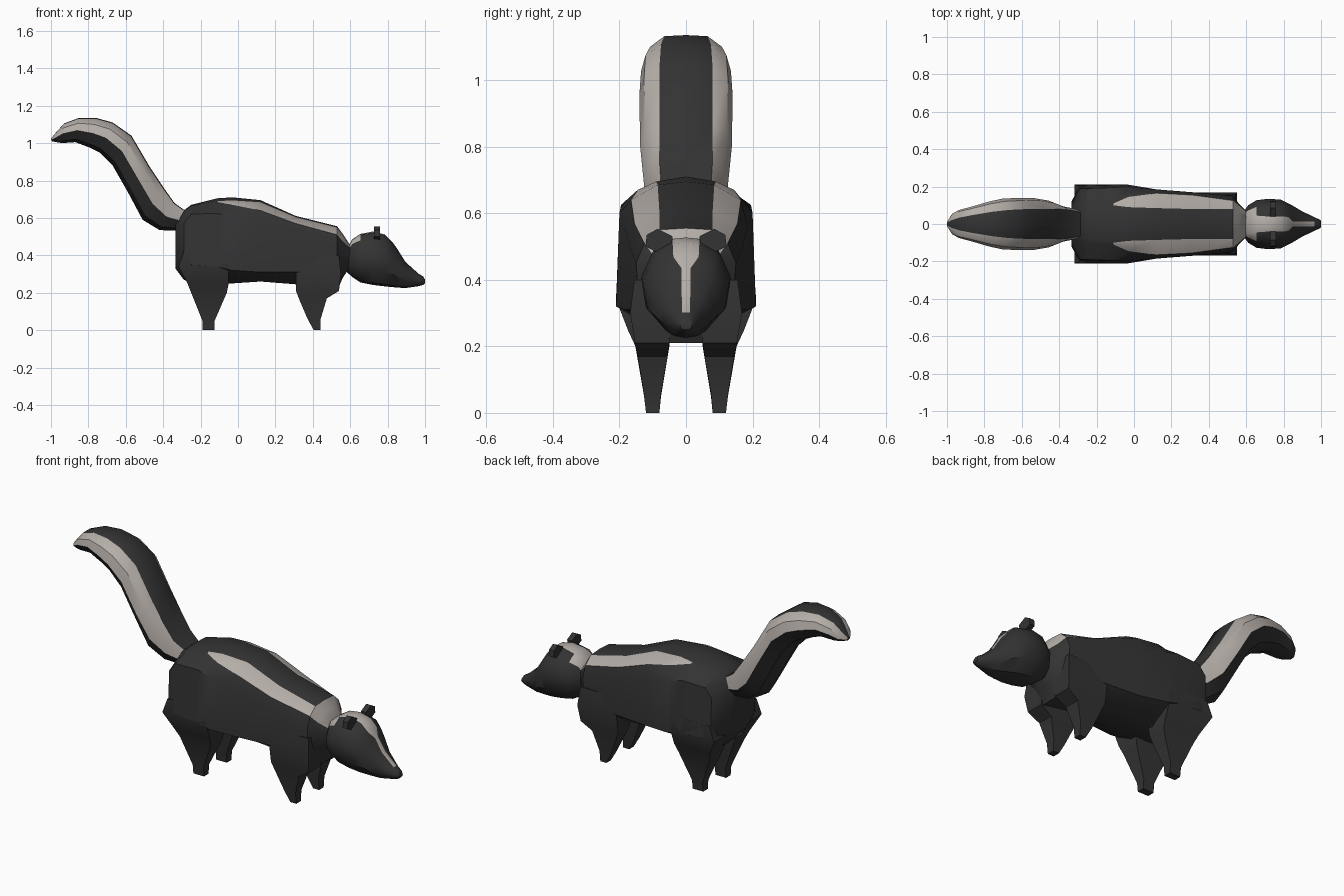
import bpy, bmesh, math


def material(name, rgb):
    m = bpy.data.materials.new(name)
    m.diffuse_color = (*rgb, 1)
    return m


DARK = material("charcoal fur", (0.033, 0.033, 0.033))
PALE = material("pale fur", (0.46, 0.42, 0.39))


def finish(bm, name, angle):
    bmesh.ops.recalc_face_normals(bm, faces=bm.faces)
    me = bpy.data.meshes.new(name)
    bm.to_mesh(me)
    bm.free()
    me.materials.append(DARK)
    me.materials.append(PALE)
    me.shade_smooth()
    me.set_sharp_from_angle(angle=math.radians(angle))
    ob = bpy.data.objects.new(name, me)
    bpy.context.collection.objects.link(ob)
    return ob


def loft(name, halves, pale, angle=35):
    """Skin half-rings (top centre to bottom centre) mirrored across y = 0.
    pale(section, band) says which faces take the pale colour."""
    bm = bmesh.new()
    k = len(halves[0])
    rings = [[bm.verts.new(p) for p in h] +
             [bm.verts.new((x, -y, z)) for x, y, z in h[-2:0:-1]] for h in halves]
    n = len(rings[0])
    for s, (a, b) in enumerate(zip(rings, rings[1:])):
        for i in range(n):
            j = (i + 1) % n
            f = bm.faces.new((a[i], a[j], b[j], b[i]))
            band = i if i < k - 1 else n - 1 - i
            f.material_index = int(pale(s, band))
    bm.faces.new(rings[0])
    bm.faces.new(rings[-1])
    return finish(bm, name, angle)


# Body: x, top z, stripe inner (y, z), stripe outer (y, z),
# side top (y, z), side bottom (y, z), belly (y, z)
body = [
    (-.335, .58, .04, .58, .06, .57, .10, .53, .12, .38, .05, .33),
    (-.29, .64, .07, .635, .09, .625, .19, .57, .20, .35, .07, .27),
    (-.25, .67, .08, .665, .10, .655, .19, .62, .21, .35, .07, .25),
    (-.11, .705, .10, .69, .11, .685, .195, .625, .21, .34, .08, .245),
    (-.03, .71, .09, .695, .145, .67, .20, .60, .21, .32, .08, .25),
    (.12, .695, .085, .685, .165, .64, .185, .56, .185, .31, .08, .26),
    (.31, .61, .08, .605, .155, .57, .17, .50, .17, .31, .08, .245),
    (.53, .555, .08, .55, .125, .51, .15, .45, .14, .32, .06, .21),
    (.56, .515, .06, .51, .10, .475, .11, .43, .10, .35, .05, .28),
    (.60, .455, .04, .455, .065, .44, .07, .42, .07, .37, .04, .34),
]


def body_half(r):
    x = r[0]
    pts = [(x, 0, r[1])] + [(x, r[i], r[i + 1]) for i in range(2, 12, 2)]
    return pts + [(x, 0, r[11])]


loft("body", [body_half(r) for r in body],
     lambda s, b: (b == 1 and s >= 3) or (s >= 7 and b <= 1))

# Tail: upper (x, z), lower (x, z), half width, dark stripe half width
tail = [
    (-.27, .63, -.30, .53, .075, .06),
    (-.34, .68, -.42, .535, .095, .075),
    (-.40, .765, -.51, .59, .125, .08),
    (-.47, .87, -.59, .74, .138, .08),
    (-.57, 1.04, -.67, .88, .14, .08),
    (-.67, 1.11, -.74, .95, .135, .075),
    (-.76, 1.135, -.79, .975, .12, .065),
    (-.85, 1.135, -.87, 1.005, .095, .05),
    (-.93, 1.105, -.94, 1.0, .075, .035),
    (-.975, 1.055, -.97, 1.005, .055, .02),
    (-1.0, 1.025, -.995, 1.01, .015, .008),
]


def tail_half(r):
    ux, uz, lx, lz, w, d = r

    def at(t, y):
        return (ux + (lx - ux) * t, y, uz + (lz - uz) * t)
    return [at(0, 0), at(.02, d), at(.22, w * .9), at(.52, w), at(.88, w * .62), at(1, 0)]


loft("tail", [tail_half(r) for r in tail], lambda s, b: b in (1, 2))

# Head: x, top z, bottom z, half width, stripe half width
head = [
    (.582, .43, .31, .06, .045),
    (.61, .485, .285, .10, .055),
    (.655, .515, .255, .127, .045),
    (.72, .527, .242, .135, .04),
    (.785, .512, .234, .13, .04),
    (.825, .472, .23, .11, .038),
    (.85, .437, .228, .097, .013),
    (.895, .365, .225, .07, .013),
    (.965, .302, .235, .036, .012),
    (.99, .287, .242, .025, .01),
    (1.0, .27, .25, .018, .008),
]


def head_half(r):
    x, t, b, w, d = r
    h = t - b
    return [(x, 0, t), (x, d, t - h * .015), (x, max(w * .72, d * 1.2), t - h * .13),
            (x, w, t - h * .42), (x, w * .9, t - h * .72),
            (x, w * .45, b + h * .04), (x, 0, b)]


loft("head", [head_half(r) for r in head],
     lambda s, b: (b == 0 and s < 8) or (b == 1 and s < 2))


# Legs: box sections down the leg (z, x0, x1, y inner, y outer)
def leg(name, rows, side):
    bm = bmesh.new()
    rings = [[bm.verts.new((x, side * y, z)) for x, y in
              ((x0, y0), (x1, y0), (x1, y1), (x0, y1))] for z, x0, x1, y0, y1 in rows]
    for a, b in zip(rings, rings[1:]):
        for i in range(4):
            j = (i + 1) % 4
            bm.faces.new((a[i], a[j], b[j], b[i]))
    bm.faces.new(rings[0])
    bm.faces.new(rings[-1])
    finish(bm, name, 30)


rear = [(.42, -.29, -.06, .06, .205), (.34, -.318, -.05, .05, .21),
        (.25, -.27, -.05, .045, .175), (.20, -.25, -.06, .05, .152),
        (.05, -.19, -.125, .075, .126), (0, -.19, -.125, .08, .12)]
front = [(.40, .33, .54, .05, .155), (.30, .31, .55, .045, .168),
         (.21, .31, .54, .05, .153), (.17, .325, .475, .055, .145),
         (.06, .372, .442, .075, .127), (0, .405, .442, .08, .12)]

for tag, side in (("left", 1), ("right", -1)):
    leg("rear_leg_" + tag, rear, side)
    leg("front_leg_" + tag, front, side)
    # Ears: short tilted six-sided discs
    bm = bmesh.new()
    outline = ((.045, .49), (.04, .53), (.085, .553), (.118, .535), (.122, .50), (.08, .48))
    caps = [[bm.verts.new((x, side * y, z)) for y, z in outline] for x in (.728, .758)]
    for c in caps:
        bm.faces.new(c)
    for i in range(6):
        j = (i + 1) % 6
        bm.faces.new((caps[0][i], caps[0][j], caps[1][j], caps[1][i]))
    finish(bm, "ear_" + tag, 30)
